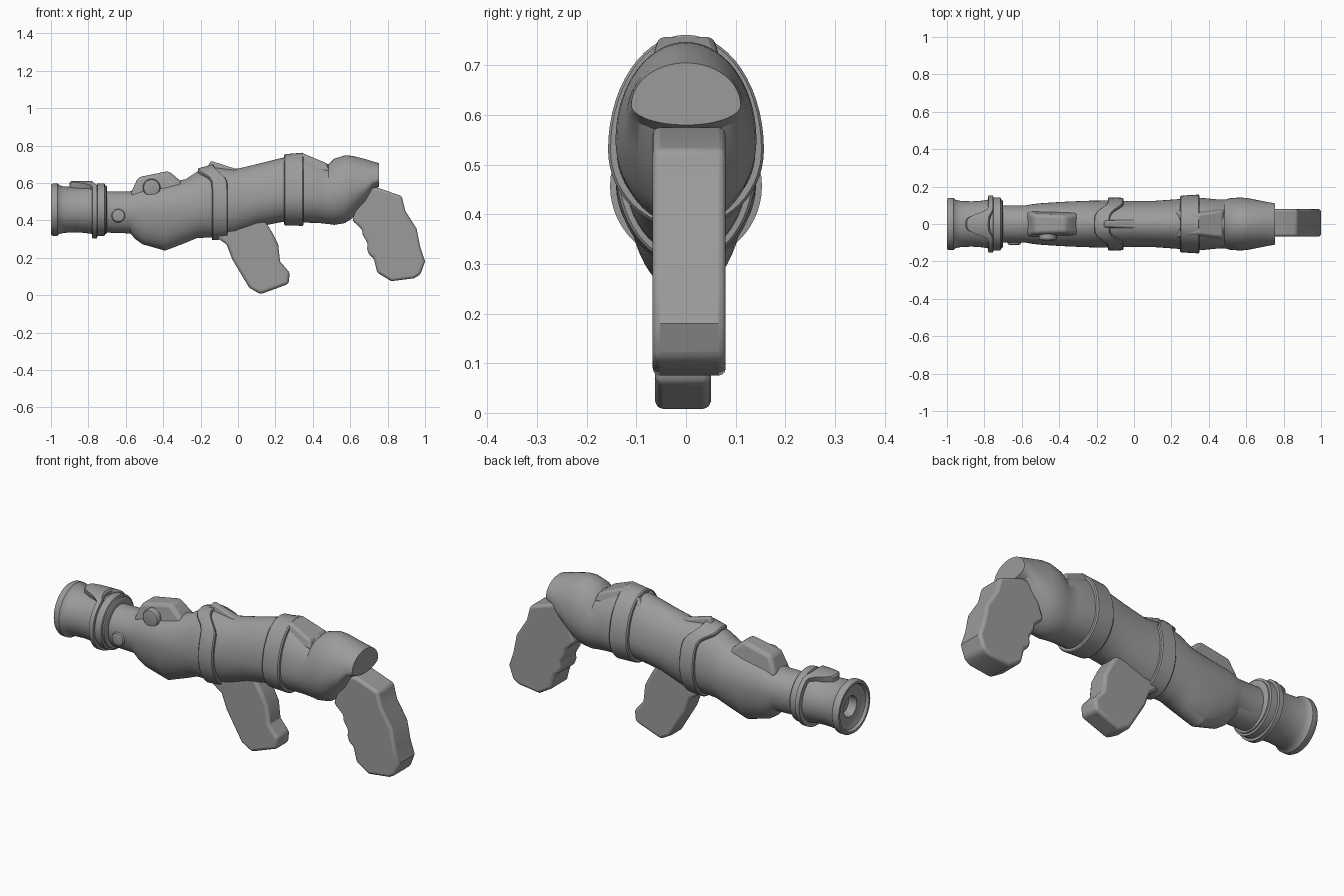
import bpy, bmesh, math
from math import sin, cos, pi, exp, radians

cube = bpy.data.objects.get("Cube")
if cube:
    bpy.data.objects.remove(cube)

grey = bpy.data.materials.new("plain grey")
grey.use_nodes = True
colour = (0.33, 0.33, 0.33, 1)
grey.diffuse_color = colour
grey.node_tree.nodes["Principled BSDF"].inputs["Base Color"].default_value = colour


def finish(name, bm, bevel=0, segments=3, angle=32):
    """Turn a bmesh into a shaded, coloured object."""
    bmesh.ops.recalc_face_normals(bm, faces=bm.faces)
    mesh = bpy.data.meshes.new(name)
    bm.to_mesh(mesh)
    bm.free()
    mesh.materials.append(grey)
    ob = bpy.data.objects.new(name, mesh)
    bpy.context.collection.objects.link(ob)
    if bevel:
        mod = ob.modifiers.new("soft edges", "BEVEL")
        mod.width, mod.segments = bevel, segments
        mod.limit_method, mod.angle_limit = "ANGLE", radians(40)
    bpy.ops.object.select_all(action="DESELECT")
    ob.select_set(True)
    bpy.context.view_layer.objects.active = ob
    bpy.ops.object.shade_smooth_by_angle(angle=radians(angle))
    return ob


def skin(name, rings, closed=False, **kw):
    """Join rings of points; cap the ends, or join last ring to first."""
    bm = bmesh.new()
    vs = [[bm.verts.new(p) for p in ring] for ring in rings]
    n = len(vs[0])
    pairs = list(zip(vs, vs[1:])) + ([(vs[-1], vs[0])] if closed else [])
    for r, s in pairs:
        for i in range(n):
            j = (i + 1) % n
            bm.faces.new((r[i], r[j], s[j], s[i]))
    if not closed:
        bm.faces.new(vs[0])
        bm.faces.new(vs[-1])
    return finish(name, bm, **kw)


def slab(name, outline, y0, y1, bevel, taper=1):
    """Extrude a side outline (x, z) across y; taper narrows the top."""
    low = min(z for x, z in outline)
    high = max(z for x, z in outline)
    mid, half = (y0 + y1) / 2, (y1 - y0) / 2
    width = lambda z: half * (1 + (taper - 1) * (z - low) / (high - low))
    rings = [[(x, mid + s * width(z), z) for x, z in outline] for s in (-1, 1)]
    return skin(name, rings, bevel=bevel)


# Body stations: x, top, bottom, height of widest point, half width
BODY = [
    (-0.72, .555, .335, .45, .100), (-0.575, .555, .33, .45, .100),
    (-0.55, .57, .30, .45, .105), (-0.51, .58, .272, .45, .110),
    (-0.39, .595, .238, .45, .118), (-0.28, .62, .28, .46, .123),
    (-0.22, .66, .305, .47, .125), (-0.13, .685, .31, .48, .126),
    (-0.02, .672, .32, .49, .123), (0.10, .70, .365, .51, .123),
    (0.24, .735, .392, .53, .133), (0.36, .745, .388, .53, .140),
    (0.44, .715, .385, .53, .132), (0.485, .70, .38, .53, .130),
    (0.515, .73, .376, .54, .138), (0.57, .747, .385, .55, .142),
    (0.61, .745, .41, .56, .138), (0.68, .728, .49, .58, .124),
    (0.72, .715, .565, .61, .116), (0.755, .705, .58, .62, .110)]

STEPS = 56
ANGLES = [2 * pi * i / STEPS for i in range(STEPS)]


def body_point(x, a, grow=0):
    """Point on the body at angle a from the top, pushed out by grow."""
    for p, q in zip(BODY, BODY[1:]):
        if x <= q[0]:
            break
    t = (x - p[0]) / (q[0] - p[0])
    top, low, mid, half = (u + (v - u) * t for u, v in zip(p[1:], q[1:]))
    height = (top - mid if cos(a) > 0 else mid - low) + grow
    return (x, (half + grow) * sin(a), mid + height * cos(a))


def around_barrel(x, a, grow=0):
    r = 0.123 + grow
    return (x, r * sin(a), 0.457 + r * cos(a))


def strap(name, surface, front, back, thick):
    """Raised band whose edges follow functions of the angle."""
    loops = []
    for t, g in ((0, -.02), (0, thick * .7), (.06, thick), (.35, thick),
                 (.65, thick), (.94, thick), (1, thick * .7), (1, -.02)):
        loops.append([surface(front(a) + (back(a) - front(a)) * t, a, g) for a in ANGLES])
    return skin(name, loops, closed=True)


def peak(a, width):
    """One at the top of a ring, falling off to the sides."""
    a = (a + pi) % (2 * pi) - pi
    return exp(-(a / width) ** 4)


skin("body", [[body_point(s[0], a) for a in ANGLES] for s in BODY], angle=28)

# Bands around the body
strap("front_band", body_point, lambda a: -.14 - .075 * peak(a, .7),
      lambda a: -.055 - .075 * peak(a, .7), .016)
strap("rear_band", body_point, lambda a: .245, lambda a: .35, .018)

# Raised pieces along the top
slab("sight_hump", [(-.575, .54), (-.535, .63), (-.37, .664), (-.31, .612),
                    (-.29, .58), (-.4, .5), (-.55, .5)], -.075, .075, .018, .62)
slab("top_wedge", [(-.19, .64), (-.145, .718), (-.02, .678), (.03, .675), (.02, .62)],
     -.03, .03, .008, .5)
slab("top_rail", [(.2, .68), (.25, .738), (.35, .757), (.475, .705), (.49, .66)],
     -.085, .085, .012, .65)

# Muzzle, turned around the barrel axis, with a recessed bore: (x, radius)
MUZZLE = [(-.93, .001), (-.93, .05), (-.975, .055), (-.975, .09), (-.985, .115),
          (-1, .122), (-1, .134), (-.99, .14), (-.965, .14), (-.955, .13),
          (-.93, .124), (-.87, .121), (-.82, .124), (-.78, .13), (-.725, .132),
          (-.705, .13), (-.70, .12), (-.70, .09)]
skin("muzzle", [[(x, r * sin(a), .457 + r * cos(a)) for a in ANGLES] for x, r in MUZZLE])
strap("muzzle_clasp", around_barrel, lambda a: -.78 - .12 * peak(a, .42),
      lambda a: -.752 - .02 * peak(a, .42), .03)
strap("muzzle_collar", around_barrel, lambda a: -.755, lambda a: -.712, .018)

# Handles
slab("front_grip", [(-.13, .32), (-.06, .27), (-.03, .19), (.06, .04), (.12, .005),
                    (.27, .06), (.277, .12), (.225, .18), (.215, .27),
                    (.18, .34), (.13, .42), (-.05, .40)], -.062, .05, .016)
slab("rear_grip", [(.70, .575), (.745, .575), (.875, .53), (.895, .45), (.955, .355),
                   (.975, .255), (1, .18), (.975, .11), (.94, .09), (.82, .075),
                   (.745, .12), (.725, .20), (.70, .215), (.69, .25), (.695, .275),
                   (.665, .325), (.665, .35), (.61, .40), (.64, .48)],
     -.067, .08, .018)


# Round buttons on the front side
def button(name, x, z, radius, y0, y1):
    rings = [[(x + r * sin(a), y, z + r * cos(a)) for a in ANGLES[::2]]
             for y, r in ((y1, radius), (y0 + .01, radius),
                          (y0 + .003, radius * .9), (y0, radius * .6))]
    return skin(name, rings)


button("large_button", -.462, .575, .047, -.088, -.02)
button("small_button", -.64, .425, .036, -.112, -.06)
